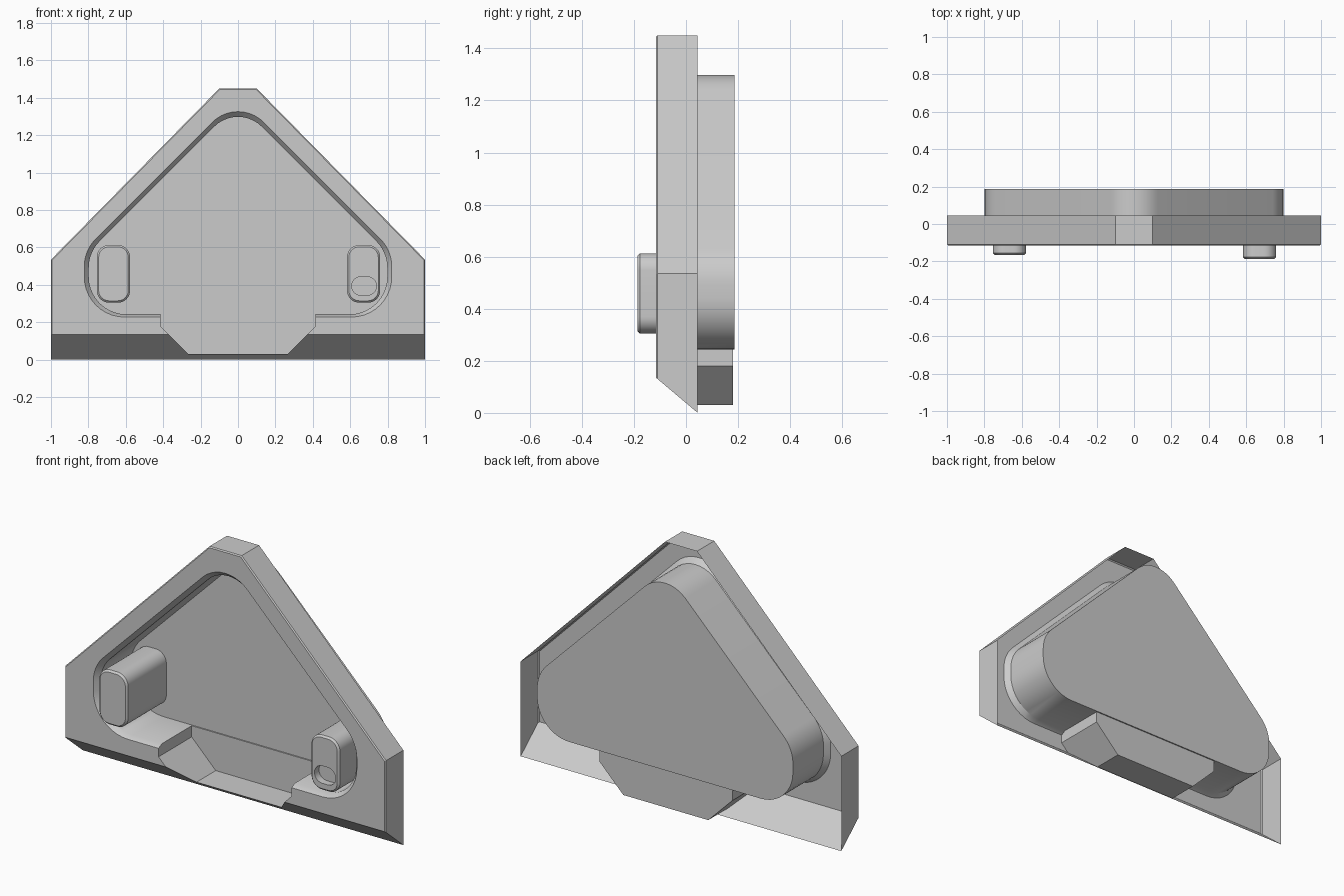
import bpy, bmesh
from math import sin, cos, tan, atan2, pi
from mathutils import Vector

if "Cube" in bpy.data.objects:
    bpy.data.objects.remove(bpy.data.objects["Cube"])


def fillet(pts, radii, n=10):
    """Round the corners of a closed counter-clockwise (x, z) polygon."""
    out = []
    for i, (p, r) in enumerate(zip(pts, radii)):
        p = Vector(p)
        a = (Vector(pts[i - 1]) - p).normalized()
        b = (Vector(pts[(i + 1) % len(pts)]) - p).normalized()
        half = a.angle(b) / 2
        c = p + (a + b).normalized() * r / sin(half)
        s = p + a * r / tan(half) - c
        start, sweep = atan2(s.y, s.x), pi - 2 * half
        out += [(c.x + r * cos(start + sweep * k / n),
                 c.y + r * sin(start + sweep * k / n)) for k in range(n + 1)]
    return out


def at(path, y):
    return [(x, y, z) for x, z in path]


def face(bm, pts):
    return bm.faces.new([bm.verts.new(p) for p in pts])


def loft(bm, rings, closed):
    for a, b in zip(rings, rings[1:]):
        for i in range(0 if closed else 1, len(a)):
            face(bm, [a[i - 1], a[i], b[i], b[i - 1]])


def finish(bm, name):
    me = bpy.data.meshes.new(name)
    bm.to_mesh(me)
    bm.free()
    ob = bpy.data.objects.new(name, me)
    bpy.context.collection.objects.link(ob)
    bpy.ops.object.select_all(action='DESELECT')
    ob.select_set(True)
    bpy.context.view_layer.objects.active = ob
    bpy.ops.object.shade_smooth_by_angle()
    return ob


def weld(bm):
    bmesh.ops.remove_doubles(bm, verts=bm.verts, dist=1e-4)
    bmesh.ops.recalc_face_normals(bm, faces=bm.faces)
    # the widest flat front face must look towards -y
    front = max(bm.faces, key=lambda f: f.calc_area() * (f.calc_center_median().y < -0.1))
    if front.normal.y > 0:
        bmesh.ops.reverse_faces(bm, faces=bm.faces)


FRONT, BACK, FLOOR, NOTCH = -0.115, 0.045, 0.187, 0.18
KNEE = 0.135                      # height where the sloped underside begins
NX, NX2, NZ, NZ2 = 0.415, 0.265, 0.18, 0.03
KX = NX2 + (KNEE - NZ2) * (NX - NX2) / (NZ - NZ2)
NY = FRONT + (KNEE - NZ2) * (BACK - FRONT) / KNEE


def tub_path(side, bottom, apex, shoulder, r):
    """Rounded triangle, open along the bottom where the notch joins."""
    pts = [(side, bottom), (side, shoulder), (0, apex), (-side, shoulder), (-side, bottom)]
    return [(NX, bottom)] + fillet(pts, [r, r, r - 0.02, r, r]) + [(-NX, bottom)]


bm = bmesh.new()
inner = tub_path(0.798, 0.243, 1.373, 0.575, 0.2)
outer = tub_path(0.822, 0.228, 1.407, 0.585, 0.215)

# Front face, an arch around the tub and notch
outline = [(-1, KNEE), (-1, 0.535), (-0.1, 1.45), (0.1, 1.45), (1, 0.535), (1, KNEE)]
face(bm, at(outline + [(KX, KNEE), (NX, NZ)] + outer + [(-NX, NZ), (-KX, KNEE)], FRONT))

# Sloped underside with the notch cut out
face(bm, [(-1, BACK, 0), (-1, FRONT, KNEE), (-KX, FRONT, KNEE), (-NX2, NY, NZ2),
          (NX2, NY, NZ2), (KX, FRONT, KNEE), (1, FRONT, KNEE), (1, BACK, 0)])

# Outer side walls, open at the back
top = outline[1:-1]
loft(bm, [at(top, FRONT), at(top, BACK)], False)
for s in (-1, 1):
    face(bm, [(s, FRONT, KNEE), (s, FRONT, 0.535), (s, BACK, 0.535), (s, BACK, 0)])

# Tub walls with flared lip, and tub floor
loft(bm, [at(outer, FRONT), at(inner, FRONT + 0.03), at(inner, FLOOR)], False)
face(bm, at(inner, FLOOR))

# Notch walls and floor
zt = inner[0][1]
for s in (-1, 1):
    x = s * NX
    face(bm, [(x, FRONT, outer[0][1]), (x, FRONT + 0.03, zt), (x, FLOOR, zt),
              (x, NOTCH, zt), (x, NOTCH, NZ), (x, FRONT, NZ)])
    face(bm, [(x, FRONT, NZ), (s * KX, FRONT, KNEE), (s * NX2, NY, NZ2),
              (s * NX2, NOTCH, NZ2), (x, NOTCH, NZ)])
face(bm, [(-NX2, NY, NZ2), (NX2, NY, NZ2), (NX2, NOTCH, NZ2), (-NX2, NOTCH, NZ2)])
face(bm, at([(-NX, zt), (-NX, NZ), (-NX2, NZ2), (NX2, NZ2), (NX, NZ), (NX, zt)], NOTCH))
face(bm, [(-NX, NOTCH, zt), (NX, NOTCH, zt), (NX, FLOOR, zt), (-NX, FLOOR, zt)])
weld(bm)

# Slightly broken front edges along the outer outline
rim = {(round(x, 3), round(z, 3)) for x, z in outline}
edges = [e for e in bm.edges if len(e.link_faces) == 2 and
         all(abs(v.co.y - FRONT) < 1e-4 and (round(v.co.x, 3), round(v.co.z, 3)) in rim
             for v in e.verts)]
bmesh.ops.bevel(bm, geom=edges, offset=0.006, segments=1, affect='EDGES')
finish(bm, "body_shell")


def rounded_rect(x0, x1, z0, z1, r):
    return fillet([(x0, z0), (x1, z0), (x1, z1), (x0, z1)], [r] * 4, 8)


def peg(name, x0, x1, front, hole=False):
    bm = bmesh.new()
    z0, z1, b = 0.305, 0.613, 0.01
    side = rounded_rect(x0, x1, z0, z1, 0.065)
    tip = rounded_rect(x0 + b, x1 - b, z0 + b, z1 - b, 0.055)
    rings = [at(side, FLOOR - 0.001), at(side, front + b), at(tip, front)]
    if hole:
        slot = rounded_rect(0.608, 0.74, 0.345, 0.443, 0.0485)
        rings += [at(slot, front), at(slot, front + 0.04)]
    loft(bm, rings, True)
    face(bm, rings[0])
    face(bm, rings[-1])
    weld(bm)
    finish(bm, name)


# Two pegs rising from the tub floor, the right one with an oval slot
peg("left_peg", -0.755, -0.577, -0.165)
peg("right_peg", 0.583, 0.76, -0.187, True)
